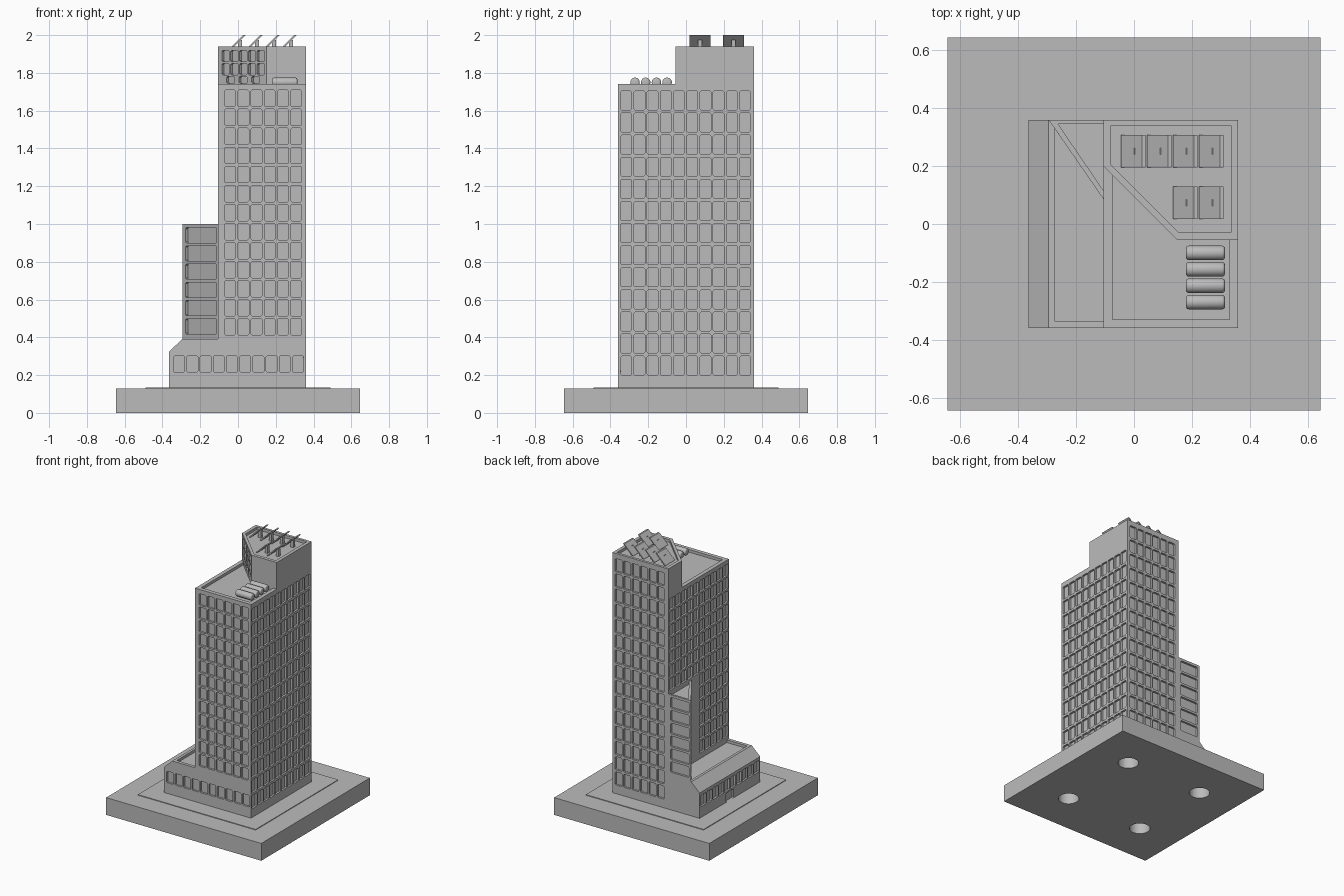
import bpy, bmesh, math
from mathutils import Vector, Matrix

old = bpy.data.objects.get("Cube")
if old:
    bpy.data.objects.remove(old)

grey = bpy.data.materials.new("plain_grey")
grey.use_nodes = True
COLOUR = (0.5, 0.5, 0.5, 1)
grey.diffuse_color = COLOUR
grey.node_tree.nodes["Principled BSDF"].inputs["Base Color"].default_value = COLOUR


def finish(name, bm):
    bmesh.ops.recalc_face_normals(bm, faces=bm.faces)
    mesh = bpy.data.meshes.new(name)
    bm.to_mesh(mesh)
    bm.free()
    mesh.materials.append(grey)
    ob = bpy.data.objects.new(name, mesh)
    bpy.context.scene.collection.objects.link(ob)
    return ob


def add_prism(bm, points, push):
    face = bm.faces.new([bm.verts.new(p) for p in points])
    ext = bmesh.ops.extrude_face_region(bm, geom=[face], use_keep_orig=True)
    moved = [g for g in ext["geom"] if isinstance(g, bmesh.types.BMVert)]
    bmesh.ops.translate(bm, verts=moved, vec=push)


def prism(name, outline, z0, z1):
    bm = bmesh.new()
    add_prism(bm, [(x, y, z0) for x, y in outline], (0, 0, z1 - z0))
    return finish(name, bm)


def rect(x0, y0, x1, y1):
    return [(x0, y0), (x1, y0), (x1, y1), (x0, y1)]


def window_grid(bm, start, end, cols, width, z0, rows, pitch, height, keep=None, depth=0.015):
    """Window-shaped cutters, spread evenly between two points on a wall."""
    a, b = Vector((*start, 0)), Vector((*end, 0))
    along = (b - a).normalized()
    normal = Vector((along.y, -along.x, 0))
    step = ((b - a).length - width) / max(cols - 1, 1)
    c = 0.006
    shape = [(c, 0), (width - c, 0), (width, c), (width, height - c),
             (width - c, height), (c, height), (0, height - c), (0, c)]
    for i in range(cols):
        for j in range(rows):
            corner = a + along * step * i + Vector((0, 0, z0 + pitch * j))
            if keep and not keep(corner):
                continue
            pts = [corner + along * u + Vector((0, 0, v)) - normal * depth for u, v in shape]
            add_prism(bm, pts, normal * 2 * depth)


def cut(ob, cutters):
    bpy.context.view_layer.objects.active = ob
    for cutter in cutters:
        mod = ob.modifiers.new("cut", "BOOLEAN")
        mod.operation = "DIFFERENCE"
        mod.solver = "EXACT"
        mod.object = cutter
        bpy.ops.object.modifier_apply(modifier=mod.name)


# Base with four round sockets underneath, and a thin paving plate
base = prism("base", rect(-0.645, -0.645, 0.645, 0.645), 0, 0.13)
bm = bmesh.new()
for sx in (-1, 1):
    for sy in (-1, 1):
        bmesh.ops.create_cone(bm, cap_ends=True, segments=32, radius1=0.072, radius2=0.072,
                              depth=0.2, matrix=Matrix.Translation((sx * 0.325, sy * 0.325, 0)))
sockets = finish("socket_cutter", bm)
cut(base, [sockets])
prism("paving", rect(-0.49, -0.49, 0.49, 0.49), 0.13, 0.135)

# Main masses
tower = prism("tower", rect(-0.105, -0.36, 0.36, 0.36), 0.13, 1.74)
penthouse = prism("penthouse", [(-0.105, 0.36), (-0.105, 0.2), (0.15, -0.055),
                                (0.36, -0.055), (0.36, 0.36)], 1.74, 1.94)
annex = prism("annex", [(-0.295, 0.36), (-0.105, 0.085), (-0.105, 0.36)], 0.39, 1.0)
bm = bmesh.new()
add_prism(bm, [(x, -0.36, z) for x, z in [(-0.105, 0.13), (-0.365, 0.13), (-0.365, 0.325),
                                          (-0.295, 0.39), (-0.105, 0.39)]], (0, 0.72, 0))
podium = finish("podium", bm)

# Window recesses
bm = bmesh.new()
W = 0.058
window_grid(bm, (-0.071, -0.36), (0.337, -0.36), 6, W, 0.412, 13, 0.1008, 0.087)
window_grid(bm, (-0.341, -0.36), (0.347, -0.36), 10, W, 0.215, 1, 0, 0.087)
window_grid(bm, (0.36, -0.346), (0.36, 0.342), 10, W, 0.2, 13, 0.117, 0.1)
window_grid(bm, (-0.105, 0.342), (-0.105, -0.346), 10, W, 0.412, 13, 0.1008, 0.087,
            keep=lambda p: p.z > 1.0 or p.y < 0.06)
window_grid(bm, (0.337, 0.36), (-0.071, 0.36), 6, W, 0.2, 15, 0.1145, 0.098)
window_grid(bm, (-0.365, 0.342), (-0.365, -0.346), 10, W, 0.215, 1, 0, 0.087)
window_grid(bm, (-0.365, 0.045), (-0.365, -0.045), 1, 0.09, 0.135, 1, 0, 0.068)
window_grid(bm, (-0.125, 0.36), (-0.278, 0.36), 1, 0.153, 0.418, 6, 0.0965, 0.08)
diagonal = Vector((0.19, -0.275))
corner = Vector((-0.295, 0.36))
window_grid(bm, corner + diagonal * 0.09, corner + diagonal * 0.95, 1, diagonal.length * 0.86,
            0.418, 6, 0.0965, 0.08)
window_grid(bm, (-0.085, 0.18), (0.14, -0.045), 5, 0.055, 1.79, 2, 0.069, 0.06)
window_grid(bm, (-0.06, 0.155), (0.115, -0.02), 3, 0.06, 1.745, 1, 0, 0.037)
windows = finish("window_cutter", bm)

# Sunken roofs behind parapets
roofs = {
    tower: ([(-0.075, -0.33), (0.33, -0.33), (0.33, -0.055), (0.15, -0.055), (-0.075, 0.17)], 1.72),
    penthouse: ([(-0.08, 0.34), (-0.08, 0.205), (0.155, -0.03), (0.335, -0.03), (0.335, 0.34)], 1.92),
    annex: ([(-0.262, 0.345), (-0.105, 0.115), (-0.105, 0.345)], 0.98),
    podium: ([(-0.275, -0.335), (-0.105, -0.335), (-0.105, 0.085), (-0.275, 0.331)], 0.37),
}
helpers = [sockets, windows]
for body, (outline, floor) in roofs.items():
    sunk = prism("roof_cutter", outline, floor, floor + 0.1)
    helpers.append(sunk)
    cut(body, [windows, sunk])
for ob in helpers:
    bpy.data.objects.remove(ob)

# Row of rounded tanks on the lower roof
for i in range(4):
    bm = bmesh.new()
    bmesh.ops.create_cone(bm, cap_ends=True, segments=24, radius1=0.025, radius2=0.025, depth=0.135,
                          matrix=Matrix.Translation((0.247, -0.1 - 0.0567 * i, 1.75))
                          @ Matrix.Rotation(math.pi / 2, 4, "Y"))
    rims = [e for e in bm.edges if any(len(f.verts) > 4 for f in e.link_faces)]
    bmesh.ops.bevel(bm, geom=rims, offset=0.01, segments=3, profile=0.5, affect="EDGES")
    tank = finish(f"roof_tank_{i + 1}", bm)
    bpy.context.view_layer.objects.active = tank
    tank.select_set(True)
    bpy.ops.object.shade_smooth_by_angle(angle=math.radians(35))
    tank.select_set(False)

# Tilted solar panels on centre posts
spots = [(0.04 + 0.09 * i, 0.195) for i in range(4)] + [(0.04 + 0.09 * i, 0.018) for i in (2, 3)]
for n, (x, y) in enumerate(spots):
    bm = bmesh.new()
    add_prism(bm, [(x + dx, y, z) for dx, z in [(0, 2.0), (-0.012, 2.0), (-0.085, 1.928),
                                                (-0.073, 1.928)]], (0, 0.112, 0))
    finish(f"solar_panel_{n + 1}", bm)
    prism(f"panel_post_{n + 1}", rect(x - 0.04, y + 0.045, x - 0.018, y + 0.067), 1.92, 1.975)
